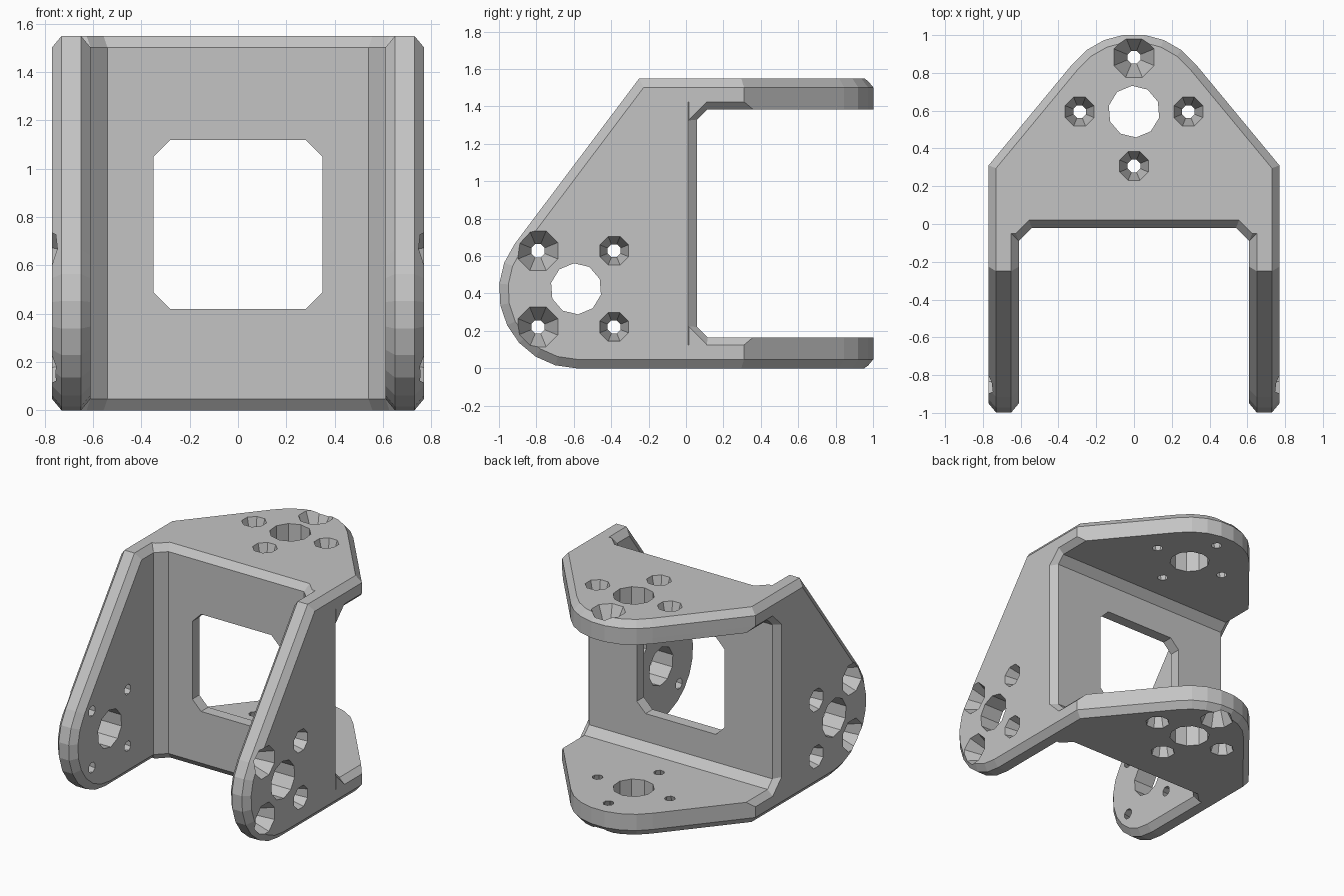
import bpy, bmesh
from math import cos, sin, radians
from mathutils import Vector

H, W, T = 1.55, 0.77, 0.165        # height, half width, plate thickness
THIN, WIDE = 0.04, 0.048           # the two legs of the chamfers

cube = bpy.data.objects.get("Cube")
if cube:
    bpy.data.objects.remove(cube, do_unlink=True)

grey = bpy.data.materials.new("plain grey")
grey.use_nodes = True
colour = (0.55, 0.55, 0.55, 1)
grey.diffuse_color = colour
grey.node_tree.nodes["Principled BSDF"].inputs["Base Color"].default_value = colour


def arc(cx, cy, r, start, end, n):
    angles = [radians(start + (end - start) * i / (n - 1)) for i in range(n)]
    return [(cx + r * cos(a), cy + r * sin(a)) for a in angles]


def inset(points, d):
    """Mitred inward offset of a counter-clockwise outline."""
    result = []
    for i, p in enumerate(points):
        p = Vector(p)
        e1 = (p - Vector(points[i - 1])).normalized()
        e2 = (Vector(points[(i + 1) % len(points)]) - p).normalized()
        n1, n2 = Vector((-e1.y, e1.x)), Vector((-e2.y, e2.x))
        result.append(tuple(p + (n1 + n2) * d / (1 + n1.dot(n2))))
    return result


def loft(name, rings, place):
    """Solid through rings of (height, outline); place maps (a, b, h) to space."""
    bm = bmesh.new()
    loops = [[bm.verts.new(place(a, b, h)) for a, b in pts] for h, pts in rings]
    bm.faces.new(loops[0])
    bm.faces.new(loops[-1])
    n = len(loops[0])
    for lo, hi in zip(loops, loops[1:]):
        for i in range(n):
            j = (i + 1) % n
            bm.faces.new((lo[i], lo[j], hi[j], hi[i]))
    bmesh.ops.recalc_face_normals(bm, faces=bm.faces)
    mesh = bpy.data.meshes.new(name)
    bm.to_mesh(mesh)
    bm.free()
    mesh.materials.append(grey)
    obj = bpy.data.objects.new(name, mesh)
    bpy.context.collection.objects.link(obj)
    return obj


def chamfered(lo, hi, pts, rise, run):
    small = inset(pts, run)
    return [(lo, small), (lo + rise, pts), (hi - rise, pts), (hi, small)]


def cut(obj, cutters):
    """Subtract the cutters from a part and discard them."""
    for cutter in cutters:
        mod = obj.modifiers.new("opening", "BOOLEAN")
        mod.operation, mod.solver, mod.object = "DIFFERENCE", "EXACT", cutter
    bpy.context.view_layer.update()
    evaluated = obj.evaluated_get(bpy.context.evaluated_depsgraph_get())
    mesh = bpy.data.meshes.new_from_object(evaluated)
    obj.modifiers.clear()
    obj.data = mesh
    for cutter in cutters:
        bpy.data.objects.remove(cutter, do_unlink=True)


def hole(place, x, y, outer, inner, sides, face):
    rings = []
    for depth in (-0.05, T + 0.05):
        r = outer + (inner - outer) * depth / T
        rings.append((face - depth, arc(x, y, r, 22.5, 382.5 - 360 / sides, sides)))
    return loft("hole_cutter", rings, place)


def drill(obj, place, x, y, face, turn, rim):
    """Bearing hole with four tapered screw holes; those at the rim are wider."""
    cutters = [hole(place, x, y, 0.137, 0.137, 10, face)]
    for k in range(4):
        a = turn + 90 * k
        cutters.append(hole(place, x + 0.288 * cos(radians(a)), y + 0.288 * sin(radians(a)),
                            0.115 if a in rim else 0.083, 0.036, 8, face))
    cut(obj, cutters)


def upright(a, b, h):
    return (a, b, h)


def flipped(a, b, h):
    return (a, b, H - h)


def left(a, b, h):
    return (h, a, b)


def right(a, b, h):
    return (-h, a, b)


# Back wall with its window
slab = [(-0.7, -0.02), (0.7, -0.02), (0.7, 0.06), (-0.7, 0.06)]
wall = loft("back_wall", [(0.1, slab), (H - 0.1, slab)], upright)
s, k = 0.35, 0.28
window = [(k, -s), (s, -k), (s, k), (k, s), (-k, s), (-s, k), (-s, -k), (-k, -s)]
cut(wall, [loft("window_cutter", [(-0.2, window), (0.2, window)],
                lambda a, b, h: (a, h, b + 0.77))])

# Side plates and the angled corners joining them to the wall
side = [(0.06, 0), (0.06, H), (-0.25, H)] + arc(-0.585, 0.415, 0.415, 143, 270, 9)
corner = [(0.46, 0.06), (0.61, -0.09), (0.72, -0.09), (0.72, 0.06)]
for name, place, sign in (("left", left, 1), ("right", right, -1)):
    plate = loft(name + "_side_plate", chamfered(0.61, W, side, THIN, WIDE), place)
    drill(plate, place, -0.588, 0.425, W, 45, (135, 225))
    loft(name + "_corner", chamfered(0, H, corner, WIDE, THIN),
         lambda a, b, h, sign=sign: (sign * a, b, h))


# Top and bottom plates, with a rounded rear end, and their gussets
def flange(w):
    shoulder = 0.31 + (W - w) * 1.2
    return [(-w, -0.02), (w, -0.02), (w, shoulder)] + \
        arc(0, 0.59, 0.415, 38, 142, 8) + [(-w, shoulder)]


full = flange(W)
rings = [(H - T, flange(W - THIN)), (H - T + THIN, full),
         (H - WIDE, full), (H, inset(full, THIN))]
gusset = [(-0.015, 1.255), (0.14, 1.41), (0.14, 1.5), (-0.015, 1.5)]
small = inset(gusset, 0.03)
strip = [(-W, small), (THIN - W, gusset), (W - THIN, gusset), (W, small)]
for name, place in (("top", upright), ("bottom", flipped)):
    plate = loft(name + "_plate", rings, place)
    drill(plate, place, 0, 0.595, H, 0, (90,))
    loft(name + "_gusset", strip, lambda a, b, h, place=place: place(h, a, b))
